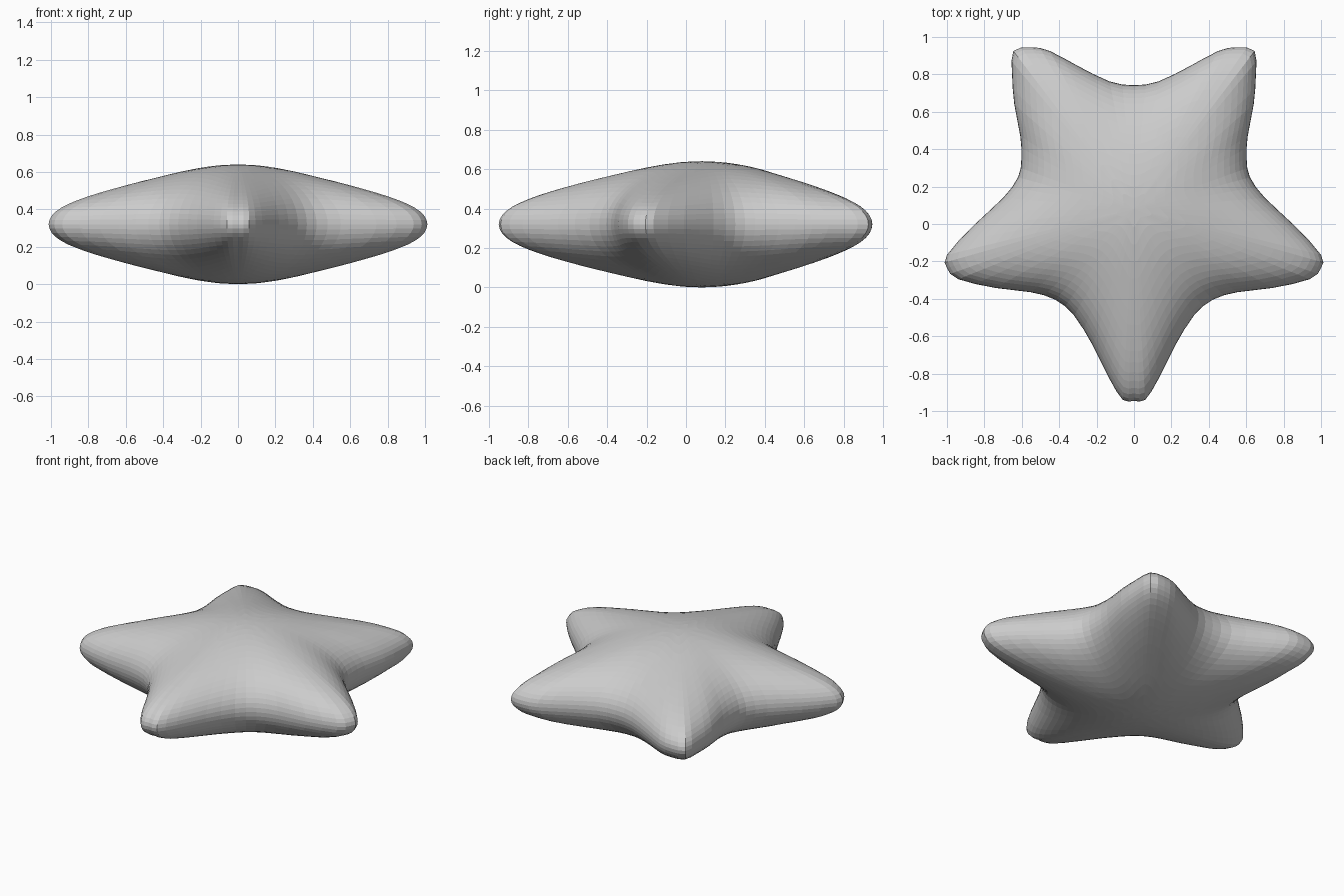
import bpy, bmesh
from math import sin, pi, hypot, sqrt
from mathutils import Vector

if "Cube" in bpy.data.objects:
    bpy.data.objects.remove(bpy.data.objects["Cube"])

CENTRE = Vector((0, 0.08))
MID_Z = 0.32
RINGS = 17

# Right half of the star outline, bottom tip to top valley
half = [(0, -0.945), (0.06, -0.94), (0.13, -0.83), (0.22, -0.65), (0.32, -0.49),
        (0.42, -0.405), (0.55, -0.365), (0.74, -0.342), (0.94, -0.295), (1.0, -0.235),
        (1.0, -0.165), (0.86, -0.01), (0.7, 0.14), (0.62, 0.25), (0.602, 0.35),
        (0.608, 0.47), (0.64, 0.64), (0.652, 0.8), (0.645, 0.925), (0.55, 0.945),
        (0.45, 0.925), (0.3, 0.845), (0.13, 0.762), (0, 0.742)]
loop = [Vector(p) for p in half] + [Vector((-x, y)) for x, y in half[-2:0:-1]]

# Midpoints on a smooth curve through the outline
outline = []
n = len(loop)
for i in range(n):
    a, b, c, d = (loop[(i + k) % n] for k in (-1, 0, 1, 2))
    outline += [b, (b + c) * 0.5625 - (a + d) * 0.0625]

# Crown height by distance from the centre, in steps of 0.1
CROWN = [0.32, 0.316, 0.303, 0.285, 0.264, 0.244, 0.226, 0.209, 0.195, 0.184, 0.18, 0.18]


def crown(r):
    i = min(int(r * 10), len(CROWN) - 2)
    return CROWN[i] + (CROWN[i + 1] - CROWN[i]) * (r * 10 - i)


# Puffed shell: rings shrink toward the centre, top and bottom mirrored
bm = bmesh.new()
rim = [bm.verts.new((p.x, p.y, MID_Z)) for p in outline]
for side in (1, -1):
    previous = rim
    for k in range(RINGS - 1, 0, -1):
        s = sin(pi / 2 * k / RINGS)
        ring = []
        for p in outline:
            q = (p - CENTRE) * s
            z = crown(hypot(q.x, q.y)) * sqrt(1 - s ** 4)
            ring.append(bm.verts.new((q.x, q.y + CENTRE.y, MID_Z + side * z)))
        for i in range(len(ring)):
            j = (i + 1) % len(ring)
            bm.faces.new((previous[i], previous[j], ring[j], ring[i]))
        previous = ring
    pole = bm.verts.new((0, CENTRE.y, MID_Z + side * CROWN[0]))
    for i in range(len(previous)):
        bm.faces.new((previous[i], previous[(i + 1) % len(previous)], pole))
bmesh.ops.recalc_face_normals(bm, faces=bm.faces)

mesh = bpy.data.meshes.new("puffy_star")
bm.to_mesh(mesh)
bm.free()
star = bpy.data.objects.new("puffy_star", mesh)
bpy.context.collection.objects.link(star)
